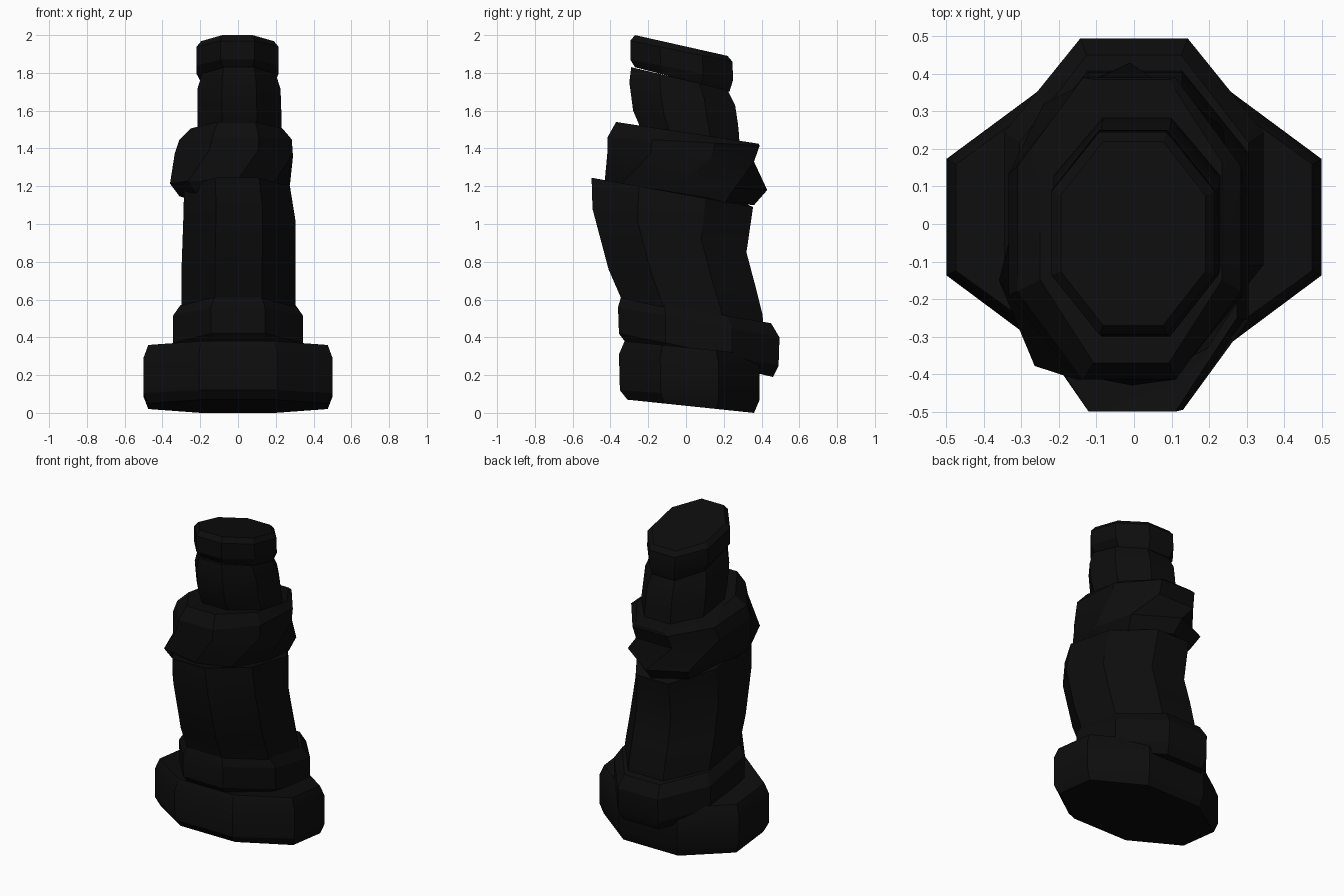
import bpy, bmesh, math

if "Cube" in bpy.data.objects:
    bpy.data.objects.remove(bpy.data.objects["Cube"])

black = bpy.data.materials.new("matte_black")
black.use_nodes = True
black.diffuse_color = (0.004, 0.004, 0.004, 1)
black.node_tree.nodes["Principled BSDF"].inputs["Base Color"].default_value = black.diffuse_color

# Unit octagon outlines: regular, and skewed for the twisted collar
R = [(math.cos(a) / math.cos(math.pi / 8), math.sin(a) / math.cos(math.pi / 8))
     for a in (math.radians(202.5 + 45 * i) for i in range(8))]
SKEW = [(-1, -.35), (-.7, -.88), (.12, -1), (.75, -.77),
        (1, -.1), (.88, .6), (.1, 1), (-.62, .75)]


def stack(name, rings):
    """Loft tilted octagons: front y, front z, back y, back z, left x, right x, outline."""
    bm = bmesh.new()
    loops = []
    for yf, zf, yb, zb, xl, xr, shape in rings:
        loops.append([bm.verts.new(((xl + xr) / 2 + px * (xr - xl) / 2,
                                    yf + (py + 1) / 2 * (yb - yf),
                                    zf + (py + 1) / 2 * (zb - zf))) for px, py in shape])
    for a, b in zip(loops, loops[1:]):
        for i in range(8):
            j = (i + 1) % 8
            bm.faces.new((a[i], a[j], b[j], b[i]))
    bm.faces.new(loops[0][::-1])
    bm.faces.new(loops[-1])
    bmesh.ops.recalc_face_normals(bm, faces=bm.faces)
    mesh = bpy.data.meshes.new(name)
    bm.to_mesh(mesh)
    bm.free()
    mesh.materials.append(black)
    ob = bpy.data.objects.new(name, mesh)
    bpy.context.collection.objects.link(ob)
    bpy.ops.object.select_all(action='DESELECT')
    ob.select_set(True)
    bpy.context.view_layer.objects.active = ob
    bpy.ops.object.shade_smooth_by_angle(angle=math.radians(25))
    return ob


# Wide foot
stack("base", [
    (-.31, .07, .36, .0, -.475, .475, R),
    (-.35, .12, .39, .07, -.5, .5, R),
    (-.355, .31, .39, .25, -.5, .5, R),
    (-.325, .38, .36, .31, -.475, .475, R)])

# Offset ring above the foot
stack("lower_ring", [
    (-.325, .38, .46, .19, -.31, .31, R),
    (-.355, .42, .49, .25, -.345, .345, R),
    (-.36, .56, .495, .40, -.345, .345, R),
    (-.345, .61, .45, .475, -.305, .305, R)])

# Leaning main column
stack("column", [
    (-.335, .56, .41, .46, -.30, .305, R),
    (-.345, .61, .405, .52, -.30, .305, R),
    (-.41, .76, .365, .68, -.30, .305, R),
    (-.495, 1.08, .32, .85, -.29, .305, R),
    (-.50, 1.245, .355, 1.09, -.285, .275, R),
    (-.43, 1.22, .31, 1.11, -.25, .24, R)])

# Twisted collar
stack("collar", [
    (-.40, 1.17, .36, 1.10, -.31, .25, SKEW),
    (-.43, 1.23, .43, 1.18, -.36, .275, SKEW),
    (-.415, 1.39, .36, 1.33, -.335, .29, R),
    (-.415, 1.46, .39, 1.415, -.31, .285, R),
    (-.37, 1.54, .385, 1.425, -.25, .235, R)])

# Neck
stack("neck", [
    (-.24, 1.50, .285, 1.40, -.215, .23, R),
    (-.25, 1.53, .28, 1.48, -.215, .23, R),
    (-.28, 1.60, .275, 1.53, -.215, .23, R),
    (-.30, 1.75, .26, 1.63, -.215, .225, R),
    (-.29, 1.83, .22, 1.71, -.19, .20, R)])

# Slanted cap
stack("cap", [
    (-.27, 1.83, .23, 1.70, -.19, .19, R),
    (-.295, 1.87, .25, 1.765, -.22, .215, R),
    (-.295, 1.97, .245, 1.86, -.22, .215, R),
    (-.27, 2.0, .22, 1.89, -.195, .19, R)])
